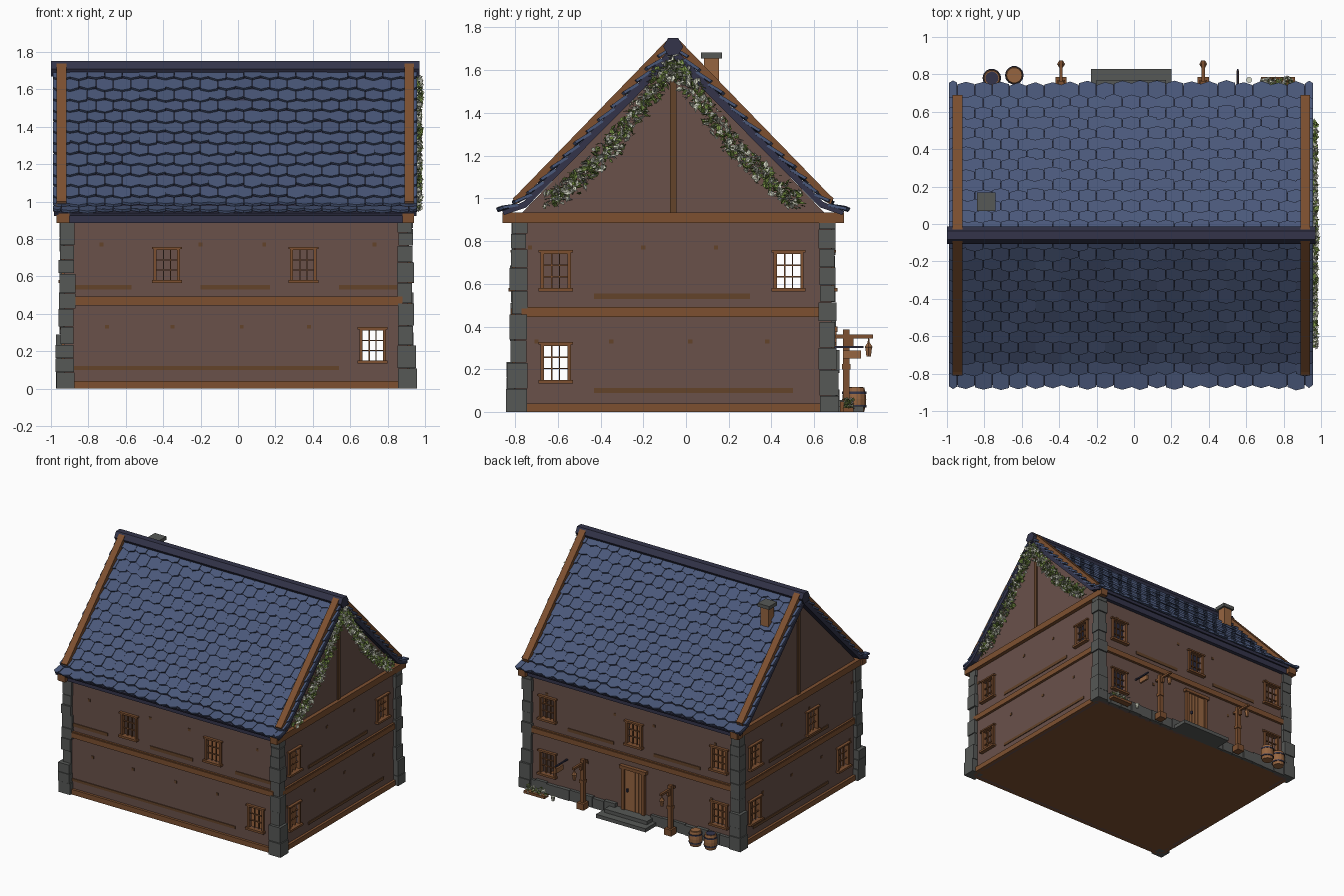
import bpy, bmesh, random
from math import pi, cos, sin
from mathutils import Vector, Matrix

random.seed(7)
rnd = random.uniform
cube = bpy.data.objects.get("Cube")
if cube:
    bpy.data.objects.remove(cube)


def material(name, hexa):
    m = bpy.data.materials.new(name)
    srgb = [int(hexa[i:i + 2], 16) / 255 for i in (0, 2, 4)]
    col = [((c + .055) / 1.055) ** 2.4 for c in srgb] + [1]
    m.use_nodes = True
    m.diffuse_color = col
    m.node_tree.nodes["Principled BSDF"].inputs["Base Color"].default_value = col
    return m


WALL = material("plaster brown", "6a514a")
TILE = material("roof blue", "4a587a")
WOOD = material("timber", "7d5030")
DARK = material("dark timber", "63432a")
STONE = material("grey stone", "565856")
SLATE = material("dark slate", "33344a")
LEAF = material("leaf green", "7f9a4a")
BLOOM = material("blossom white", "d6d9c6")
OAK = material("light oak", "966540")


def finish(name, bm, *mats):
    bmesh.ops.recalc_face_normals(bm, faces=bm.faces)
    me = bpy.data.meshes.new(name)
    bm.to_mesh(me)
    bm.free()
    for m in mats:
        me.materials.append(m)
    ob = bpy.data.objects.new(name, me)
    bpy.context.collection.objects.link(ob)
    return ob


def add_box(bm, a, b):
    a, b = Vector(a), Vector(b)
    size = [max(abs(p - q), .001) for p, q in zip(a, b)]
    mat = Matrix.Translation((a + b) / 2) @ Matrix.Diagonal((*size, 1))
    bmesh.ops.create_cube(bm, size=1, matrix=mat)


def boxes(name, pairs, mat):
    bm = bmesh.new()
    for a, b in pairs:
        add_box(bm, a, b)
    return finish(name, bm, mat)


def add_loft(bm, ring_a, ring_b):
    a, b = ([bm.verts.new(p) for p in r] for r in (ring_a, ring_b))
    bm.faces.new(a)
    bm.faces.new(b[::-1])
    for i in range(len(a)):
        bm.faces.new((a[i - 1], a[i], b[i], b[i - 1]))


def prism(name, yz, x0, x1, mat):
    bm = bmesh.new()
    add_loft(bm, [(x0, *p) for p in yz], [(x1, *p) for p in yz])
    return finish(name, bm, mat)


def turned(name, x, y, profile, sides, mat):
    """Stacked rings of (radius, z) closed at both ends."""
    bm = bmesh.new()
    rings = [[bm.verts.new((x + r * cos(2 * pi * k / sides), y + r * sin(2 * pi * k / sides), z))
              for k in range(sides)] for r, z in profile]
    for lo, hi in zip(rings, rings[1:]):
        for k in range(sides):
            bm.faces.new((lo[k - 1], lo[k], hi[k], hi[k - 1]))
    bm.faces.new(rings[0])
    bm.faces.new(rings[-1])
    return finish(name, bm, mat)


# Wall planes, each with a mapping from (along, outward, height)
XL, XR, YF, YB, YM, TOP = -.93, .91, -.8, .68, -.06, .93
SIDES = {
    "front": (lambda u, o, z: (u, YF - o, z), XL, XR),
    "back": (lambda u, o, z: (u, YB + o, z), XL, XR),
    "left": (lambda u, o, z: (XR + o, u, z), YF, YB),
    "right": (lambda u, o, z: (XL - o, u, z), YF, YB),
}
LOW, HIGH = .23, .66
WINDOWS = {
    "front": [(-.38, HIGH), (.35, HIGH), (.72, LOW)],
    "back": [(.72, HIGH), (-.03, HIGH), (-.77, HIGH), (.72, LOW), (-.77, LOW)],
    "left": [(-.61, HIGH), (.48, HIGH), (-.61, LOW)],
    "right": [(.48, HIGH), (-.23, HIGH), (.48, LOW), (-.61, LOW)],
}
W, H = .055, .08


def side_boxes(name, side, items, mat):
    at = SIDES[side][0]
    return boxes(name, [(at(u0, o0, z0), at(u1, o1, z1)) for u0, u1, o0, o1, z0, z1 in items], mat)


def window(name, side, u, z):
    e = .016
    bars = [(u + s * W, u + s * (W + e), -.02, .015, z - H, z + H) for s in (-1, 1)]
    bars += [(u - W - e, u + W + e, -.02, .015, z + H, z + H + e),
             (u - W - .025, u + W + .025, 0, .022, z + H + .006, z + H + .018),
             (u - W - .025, u + W + .025, -.02, .03, z - H - e, z - H)]
    bars += [(u + s * W / 3 - .003, u + s * W / 3 + .003, -.012, 0, z - H, z + H) for s in (-1, 1)]
    bars += [(u - W, u + W, -.012, 0, z + s * H / 3 - .003, z + s * H / 3 + .003) for s in (-1, 1)]
    side_boxes(name, side, bars, WOOD)


# Walls with window openings, plus their timber trim
STRIPS = {"front": [(-.87, -.57), (-.2, .17), (.54, .85)], "back": [(-.6, -.2), (.15, .55)],
          "left": [(-.43, .3)], "right": [(-.43, .3)]}
for side, (at, u0, u1) in SIDES.items():
    wins = WINDOWS[side]
    us = sorted({u0, u1} | {u + s * W for u, z in wins for s in (-1, 1)})
    zs = sorted({0, TOP} | {z + s * H for u, z in wins for s in (-1, 1)})
    bm = bmesh.new()
    for a, b in zip(us, us[1:]):
        for c, d in zip(zs, zs[1:]):
            if any(abs((a + b) / 2 - u) < W and abs((c + d) / 2 - z) < H for u, z in wins):
                continue
            bm.faces.new([bm.verts.new(at(u, -.01, z)) for u, z in ((a, c), (b, c), (b, d), (a, d))])
    bmesh.ops.remove_doubles(bm, verts=bm.verts, dist=.0001)
    wall = finish(side + "_wall", bm, WALL)
    mod = wall.modifiers.new("thickness", "SOLIDIFY")
    mod.thickness, mod.offset = .02, 0
    for i, (u, z) in enumerate(wins):
        window(f"{side}_window_{i}", side, u, z)
    a, b = u0 + .03, u1 - .03
    side_boxes(side + "_beams", side, [(a, b, 0, .02, .445, .485), (a, b, 0, .015, .48, .492)]
               + ([] if side == "back" else [(a, b, 0, .02, 0, .04)]), WOOD)
    trim = [(c, d, 0, .006, .53, .555) for c, d in STRIPS[side]]
    if side != "back":
        trim.append((a, .54, 0, .006, .1, .12) if side == "front" else (-.43, .5, 0, .006, .09, .112))
    trim += [(u - .01, u + .01, 0, .004, z - .01, z + .01)
             for z, row in ((.33, (-.7, -.35, .02, .38)), (.77, (-.73, -.2, .14, .73)))
             for u in row if a < u < b]
    side_boxes(side + "_strips", side, trim, DARK)
    if side in ("left", "right"):
        tri = ((YF + .03, TOP), (YB - .03, TOP), (YM, 1.67))
        prism(side + "_gable", tri, at(0, -.02, 0)[0], at(0, 0, 0)[0], WALL)
        side_boxes(side + "_tie_beam", side, [(-.86, .74, -.03, .03, .885, TOP + .005)], WOOD)
        side_boxes(side + "_king_post", side, [(YM - .015, YM + .015, 0, .01, TOP, 1.62)], DARK)
    else:
        side_boxes(side + "_wall_plate", side, [(u0, u1, -.02, .03, .885, TOP)], SLATE)
        side_boxes(side + "_beam_ends", side, [(u, u + .05, 0, .055, .885, TOP)
                                               for u in (-.97, .89)], WOOD)
boxes("floor", [((XL, YF, 0), (XR, YB, .01))], WOOD)

# Stacked corner stones, heavier at the foot
stones = []
for x, sx in ((XL, -1), (XR, 1)):
    for y, sy in ((YF, -1), (YB, 1)):
        z = 0
        while z < .87:
            h = min(rnd(.07, .13), .89 - z)
            out = .025 + (.02 if z < .2 else 0) + rnd(-.006, .006)
            inner = .055 + rnd(-.006, .006)
            stones.append(((x + sx * out, y + sy * (out - .005), z),
                           (x - sx * inner, y - sy * inner, z + h - .003)))
            z += h
boxes("corner_stones", stones, STONE)

# Roof slope: straight fall, then a flared eave
P = [Vector((0, 1.71)), Vector((.7, .985)), Vector((.8, .94))]
MAIN = (P[1] - P[0]).length
FULL = MAIN + (P[2] - P[1]).length


def slope(s, d, h):
    """Point at distance d down the slope, raised h, on side s."""
    a, b, t = (P[0], P[1], d) if d <= MAIN else (P[1], P[2], d - MAIN)
    f = (b - a).normalized()
    p = a + f * t + Vector((-f.y, f.x)) * h
    return YM + s * p.x, p.y


half = [(0, 0), (MAIN, 0), (FULL, 0), (FULL, -.02), (MAIN + .001, -.03), (.04, -.04)]
for s, label in ((-1, "front"), (1, "back")):
    prism(label + "_roof_deck", [slope(s, *p) for p in half], -.985, .955, SLATE)
    board = [(.0, .0), (MAIN + .04, 0), (MAIN + .04, .035), (MAIN, .045), (.0, .042)]
    for x, end in ((-.97, "right"), (.89, "left")):
        prism(f"{label}_{end}_barge_board", [slope(s, *p) for p in board], x, x + .052, WOOD)
    bm = bmesh.new()
    rows, cols = 14, 21
    step, wide = FULL / rows, 1.95 / cols
    for r in range(rows):
        edge = -.99
        shift = wide / 2 * (r % 2)
        for c in range(cols + r % 2):
            x0 = max(edge, edge + c * wide - shift)
            x1 = min(-edge - .03, edge + (c + 1) * wide - shift) - .002
            d0, d1 = r * step, (r + 1) * step + rnd(.0, .014)
            lift = rnd(.018, .026)
            outline = [(x0, d0, .004), (x1, d0, .004), (x1, d1 - rnd(.004, .012), lift),
                       ((x0 + x1) / 2, d1 + .008, lift), (x0, d1 - rnd(.004, .012), lift)]
            add_loft(bm, [(x, *slope(s, d, h)) for x, d, h in outline],
                     [(x, *slope(s, d, h - .014)) for x, d, h in outline])
    finish(label + "_roof_tiles", bm, TILE)

# Ridge beam and capping
hexagon = [(YM + .047 * cos(k * pi / 3), 1.71 + .047 * sin(k * pi / 3)) for k in range(6)]
prism("ridge_beam", hexagon, -1, .97, SLATE)

# Chimney
boxes("chimney_stack", [((-.825, .085, 1.45), (-.755, .155, 1.66))], OAK)
boxes("chimney_cap", [((-.84, .07, 1.655), (-.74, .168, 1.682))], STONE)

# Door, steps and stone footing on the back
D = -.03
side_boxes("door_frame", "back", [(D - .1, D - .075, 0, .025, .05, .38), (D + .075, D + .1, 0, .025, .05, .38),
                                  (D - .115, D + .115, 0, .03, .375, .4)], WOOD)
side_boxes("door_planks", "back", [(D + k * .03 - .014, D + k * .03 + .014, 0, .012, .05, .376)
                                   for k in range(-2, 3)], OAK)
side_boxes("door_handle", "back", [(D + .045, D + .055, .01, .025, .2, .225)], SLATE)
side_boxes("door_steps", "back", [(-.23, .2, 0, .15, 0, .028), (-.2, .17, 0, .09, .028, .055)], STONE)
foot = [(XL + .05 + k * .1, XL + .147 + k * .1, 0, rnd(.02, .03), 0, rnd(.075, .09)) for k in range(18)]
side_boxes("footing_stones", "back", [f for f in foot if f[1] < D - .09 or f[0] > D + .09], STONE)

# Lamp posts with hanging lanterns
for i, x in enumerate((-.39, .37)):
    boxes(f"lamp_post_{i}", [((x - .03, .72, 0), (x + .03, .785, .05)),
                             ((x - .015, .735, 0), (x + .015, .765, .385)),
                             ((x - .02, .73, .2), (x + .02, .77, .225)),
                             ((x - .009, .7, .345), (x + .009, .875, .362)),
                             ((x - .009, .76, .31), (x + .009, .785, .35))], WOOD)
    turned(f"lantern_{i}", x, .855, [(.012, .26), (.018, .3), (.021, .305), (.006, .325), (.002, .348)], 6, OAK)

# Hanging sign
boxes("sign_bracket", [((.55, .68, .3), (.56, .83, .31))], SLATE)
boxes("sign_board", [((.548, .735, .25), (.562, .82, .288))], OAK)

# Barrels with hoops
for i, (x, y, lid) in enumerate(((-.76, .78, SLATE), (-.64, .795, OAK))):
    turned(f"barrel_{i}", x, y, [(.04, 0), (.049, .035), (.05, .06), (.048, .08), (.041, .115)], 14, OAK)
    turned(f"barrel_lid_{i}", x, y, [(.035, .11), (.035, .118)], 14, lid)
    for z in (.022, .085):
        turned(f"barrel_hoop_{i}", x, y, [(.05, z), (.05, z + .01)], 14, SLATE)


# Leaf and blossom clusters
def foliage(name, path, per_leg, spread, size):
    bm = bmesh.new()
    for a, b in zip(path, path[1:]):
        a, b = Vector(a), Vector(b)
        for _ in range(per_leg):
            p = a.lerp(b, rnd(0, 1)) + Vector([rnd(-k, k) for k in spread])
            turn = Matrix.Rotation(rnd(0, 2 * pi), 3, (rnd(-1, 1), rnd(-1, 1), rnd(-1, 1)))
            r = size * rnd(.6, 1.1)
            kite = [(0, -r, 0), (r * .6, 0, r * .2), (0, r, 0), (-r * .6, 0, r * .2)]
            v = [bm.verts.new(p + turn @ Vector(q)) for q in kite]
            kind = int(rnd(0, 1) < .55)
            for f in ((v[0], v[1], v[2]), (v[0], v[2], v[3])):
                bm.faces.new(f).material_index = kind
    finish(name, bm, LEAF, BLOOM)


for label, s in (("front", -1), ("back", 1)):
    hang = ((0, 1.64), (.11, 1.48), (.27, 1.26), (.43, 1.1), (.58, .98))
    foliage(label + "_garland", [(.955, YM + s * d, z) for d, z in hang], 190, (.022, .04, .04), .022)
foliage("garland_crown", [(.96, YM, 1.56), (.96, YM, 1.66)], 60, (.02, .04, .02), .022)
foliage("ground_flowers", [(.69, .76, .035), (.85, .765, .035)], 130, (.015, .018, .025), .016)
boxes("flower_trough", [((.68, .735, 0), (.86, .785, .02))], WOOD)
turned("flower_pot", .615, .77, [(.011, 0), (.016, .035)], 8, BLOOM)
